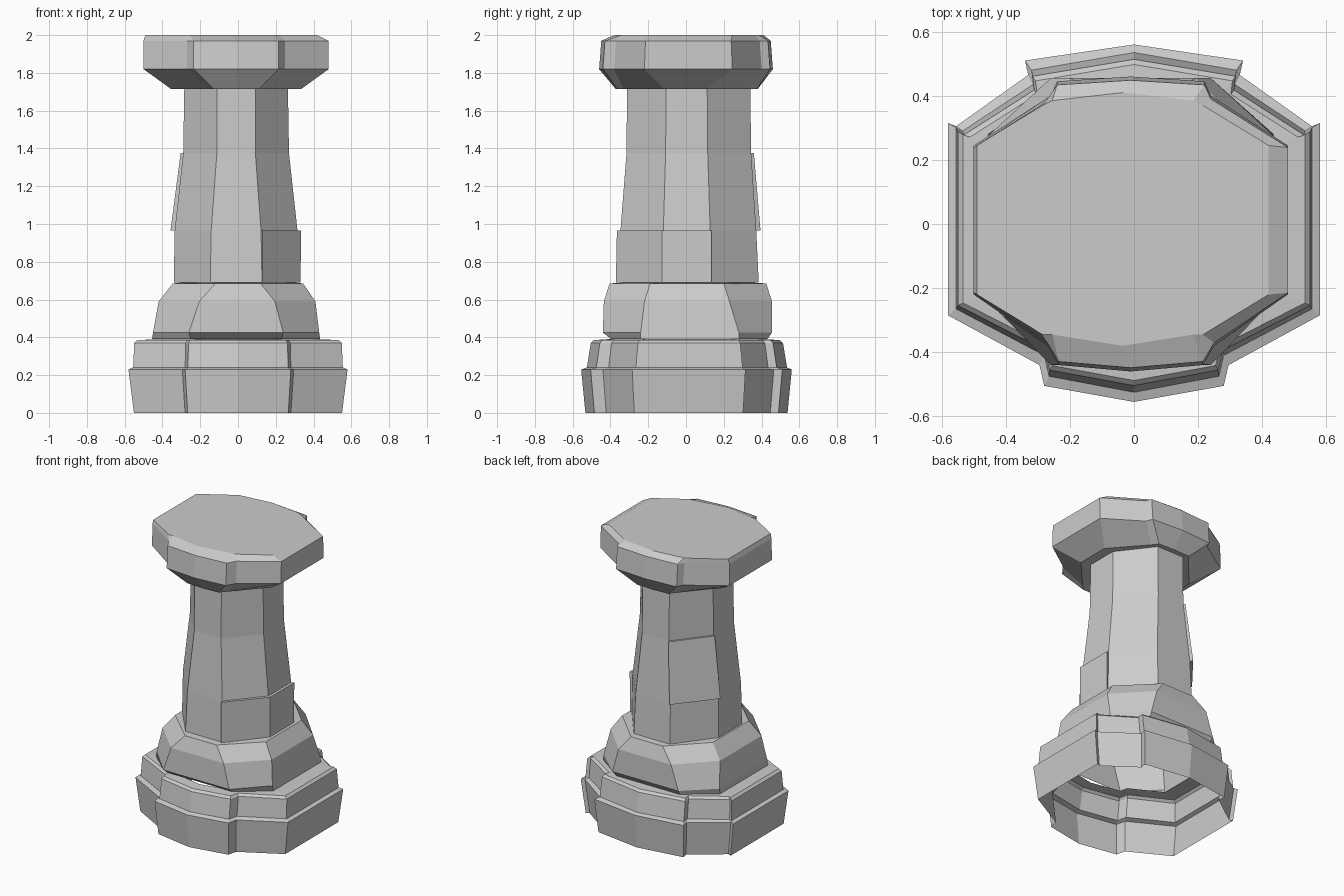
import bpy, bmesh
from mathutils import Vector

if "Cube" in bpy.data.objects:
    bpy.data.objects.remove(bpy.data.objects["Cube"])


def ring(half, z, sx=1.0, sy=1.0, ox=0.0):
    """Mirror a right-hand outline (front to back) into a closed ring at height z."""
    left = [(-x, y) for x, y in reversed(half) if x > 0]
    return [Vector((x * sx + ox, y * sy, z)) for x, y in half + left]


def octagon(x, yf, yb, cx, cyf, cyb):
    return [(cx, yf), (x, cyf), (x, cyb), (cx, yb)]


def loft(name, rings, closed=True, cap=False, ends=False):
    bm = bmesh.new()
    rows = [[bm.verts.new(p) for p in r] for r in rings]
    n = len(rows[0])
    for a, b in zip(rows, rows[1:]):
        for i in range(n if closed else n - 1):
            j = (i + 1) % n
            bm.faces.new((a[i], a[j], b[j], b[i]))
    if cap:
        bm.faces.new(rows[-1])
    if ends:
        bm.faces.new([r[0] for r in rows])
        bm.faces.new([r[-1] for r in reversed(rows)])
        bmesh.ops.recalc_face_normals(bm, faces=bm.faces)
    me = bpy.data.meshes.new(name)
    bm.to_mesh(me)
    bm.free()
    ob = bpy.data.objects.new(name, me)
    bpy.context.collection.objects.link(ob)
    return ob


# Two-step base, open underneath, with raised front and back blocks
lower = [(0, -.555), (.28, -.505), (.295, -.44), (.58, -.285), (.58, .315),
         (.555, .305), (.33, .465), (.34, .51), (0, .56)]
upper = [(0, -.525), (.265, -.475), (.28, -.41), (.555, -.265), (.555, .30),
         (.535, .29), (.315, .435), (.32, .48), (0, .535)]
loft("base_steps", [
    ring(lower, 0, .95, .96), ring(lower, .23), ring(upper, .24),
    ring(upper, .37, .99, .96), ring(upper, .385, .96, .93),
    ring(upper, .39, .78, .80)])

# Sloped octagonal collar
loft("collar", [
    ring(octagon(.445, -.395, .43, .24, -.24, .28), .39, ox=-.01),
    ring(octagon(.44, -.44, .455, .25, -.24, .28), .425, ox=-.01),
    ring(octagon(.415, -.435, .455, .2, -.22, .23), .59, ox=-.005),
    ring(octagon(.345, -.405, .425, .12, -.19, .2), .685),
    ring(octagon(.3, -.33, .35, .12, -.12, .12), .69)])

# Tapering octagonal shaft
shaft = [
    ring(octagon(.33, -.36, .385, .137, -.122, .13), .69, ox=-.01),
    ring(octagon(.325, -.347, .372, .132, -.12, .128), .965, ox=-.01),
    ring(octagon(.28, -.315, .345, .102, -.108, .115), 1.375, ox=-.01),
    ring(octagon(.274, -.312, .34, .102, -.105, .112), 1.74, ox=-.01)]
loft("shaft", shaft)


# Raised stone plates on the shaft
def plate(name, low, high, ids, grow_low, grow_high):
    def out(p, d):
        return p + Vector((p.x, p.y, 0)).normalized() * d
    rows = [[out(low[i], -.01) for i in ids], [out(low[i], grow_low) for i in ids],
            [out(high[i], grow_high) for i in ids], [out(high[i], -.01) for i in ids]]
    loft(name, rows, closed=False, ends=True)


plate("lower_plate", shaft[0], shaft[1], (0, 1, 2), .012, .02)
plate("upper_plate", shaft[1], shaft[2], (4, 5), .024, .015)

# Flared head with raised front and back blocks
under = [(0, -.372), (.12, -.365), (.15, -.33), (.345, -.115), (.345, .112),
         (.15, .335), (.12, .375), (0, .38)]
rim = [(0, -.46), (.225, -.44), (.26, -.38), (.49, -.22), (.49, .245),
       (.25, .4), (.23, .445), (0, .46)]
top = [(0, -.38), (.22, -.345), (.25, -.345), (.455, -.22), (.455, .245),
       (.25, .37), (.22, .385), (0, .41)]
loft("head", [
    ring(under, 1.72, .77, .83, -.01), ring(under, 1.715, ox=-.01),
    ring(rim, 1.82, ox=-.01), ring(rim, 1.97, 1, .975, -.01),
    ring(top, 2.0, ox=-.035)], cap=True)
